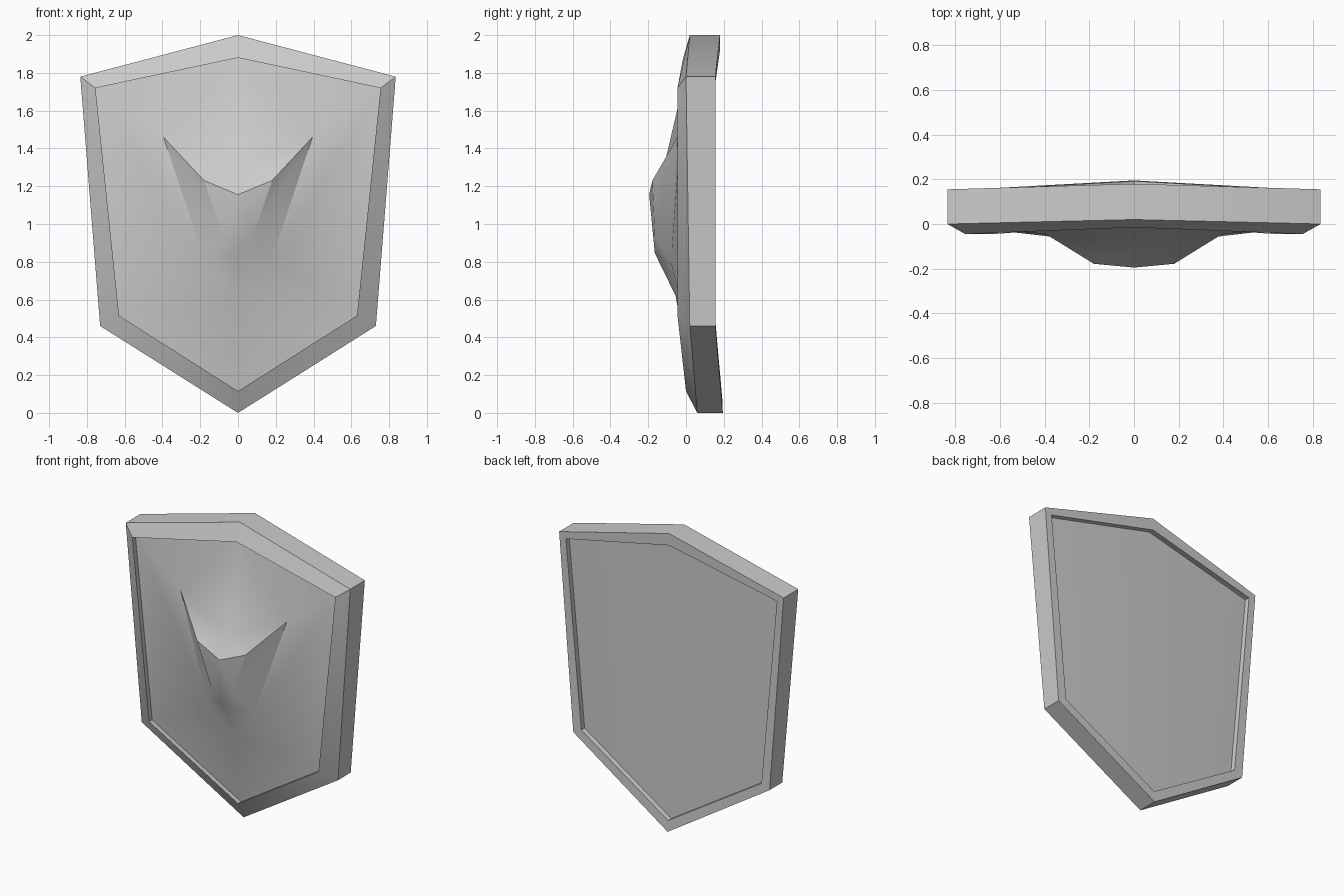
import bpy, bmesh, math
from mathutils import Vector

cube = bpy.data.objects.get("Cube")
if cube:
    bpy.data.objects.remove(cube, do_unlink=True)

grey = bpy.data.materials.new("plain_grey")
grey.use_nodes = True
colour = (0.6, 0.6, 0.6, 1)
grey.diffuse_color = colour
grey.node_tree.nodes["Principled BSDF"].inputs["Base Color"].default_value = colour


def build(name, half_faces):
    """Build a closed mesh from the faces of its +x half, mirrored in x."""
    bm = bmesh.new()
    for face in half_faces:
        for side in (1, -1):
            bm.faces.new([bm.verts.new((side * x, y, z)) for x, y, z in face])
    bmesh.ops.remove_doubles(bm, verts=bm.verts, dist=0.0005)
    bmesh.ops.recalc_face_normals(bm, faces=bm.faces)
    mesh = bpy.data.meshes.new(name)
    bm.to_mesh(mesh)
    bm.free()
    mesh.materials.append(grey)
    obj = bpy.data.objects.new(name, mesh)
    bpy.context.collection.objects.link(obj)
    bpy.ops.object.select_all(action='DESELECT')
    obj.select_set(True)
    bpy.context.view_layer.objects.active = obj
    bpy.ops.object.shade_smooth_by_angle(angle=math.radians(30))
    return obj


def strip(a, b):
    """Quads joining two half outlines."""
    return [(a[i], a[i + 1], b[i + 1], b[i]) for i in range(len(a) - 1)]


def shifted(loop, dy):
    return [(x, y + dy, z) for x, y, z in loop]


# Half outlines: top point, upper corner, lower corner, bottom point
outer_front = [(0, 0.02, 2), (0.835, 0, 1.78), (0.73, 0.02, 0.46), (0, 0.06, 0)]
outer_back = [(0, 0.18, 2), (0.835, 0.155, 1.78), (0.73, 0.155, 0.46), (0, 0.195, 0)]
inner_front = [(0, -0.015, 1.88), (0.755, -0.045, 1.72), (0.63, -0.045, 0.515), (0, 0, 0.115)]
inner_back = [(0, 0.18, 1.92), (0.785, 0.155, 1.745), (0.67, 0.155, 0.49), (0, 0.192, 0.075)]
panel_front = shifted(inner_front, 0.033)
panel_back = shifted(inner_back, -0.035)

# Rim with a bevelled front and a step down to the panel on both sides
loops = [outer_front, inner_front, panel_front, panel_back, inner_back, outer_back]
rim = []
for i, loop in enumerate(loops):
    rim += strip(loop, loops[(i + 1) % len(loops)])
build("shield_rim", rim)

# Panel that swells towards a raised V-shaped boss
notch, tip = (0, -0.12, 1.29), (0.395, -0.045, 1.46)
outer_low, base = (0.175, -0.08, 0.80), (0, -0.055, 0.62)
crest, shoulder = (0, -0.195, 1.155), (0.18, -0.178, 1.23)
front_low, front_base = (0.08, -0.165, 0.93), (0, -0.165, 0.845)

panel = strip(panel_front, [notch, tip, outer_low, base])
panel += strip(panel_front, panel_back)
panel.append(panel_back)
panel += [
    (notch, tip, shoulder, crest),
    (tip, outer_low, front_low, shoulder),
    (crest, shoulder, front_low, front_base),
    (front_base, front_low, outer_low, base),
]
build("shield_panel_with_boss", panel)
